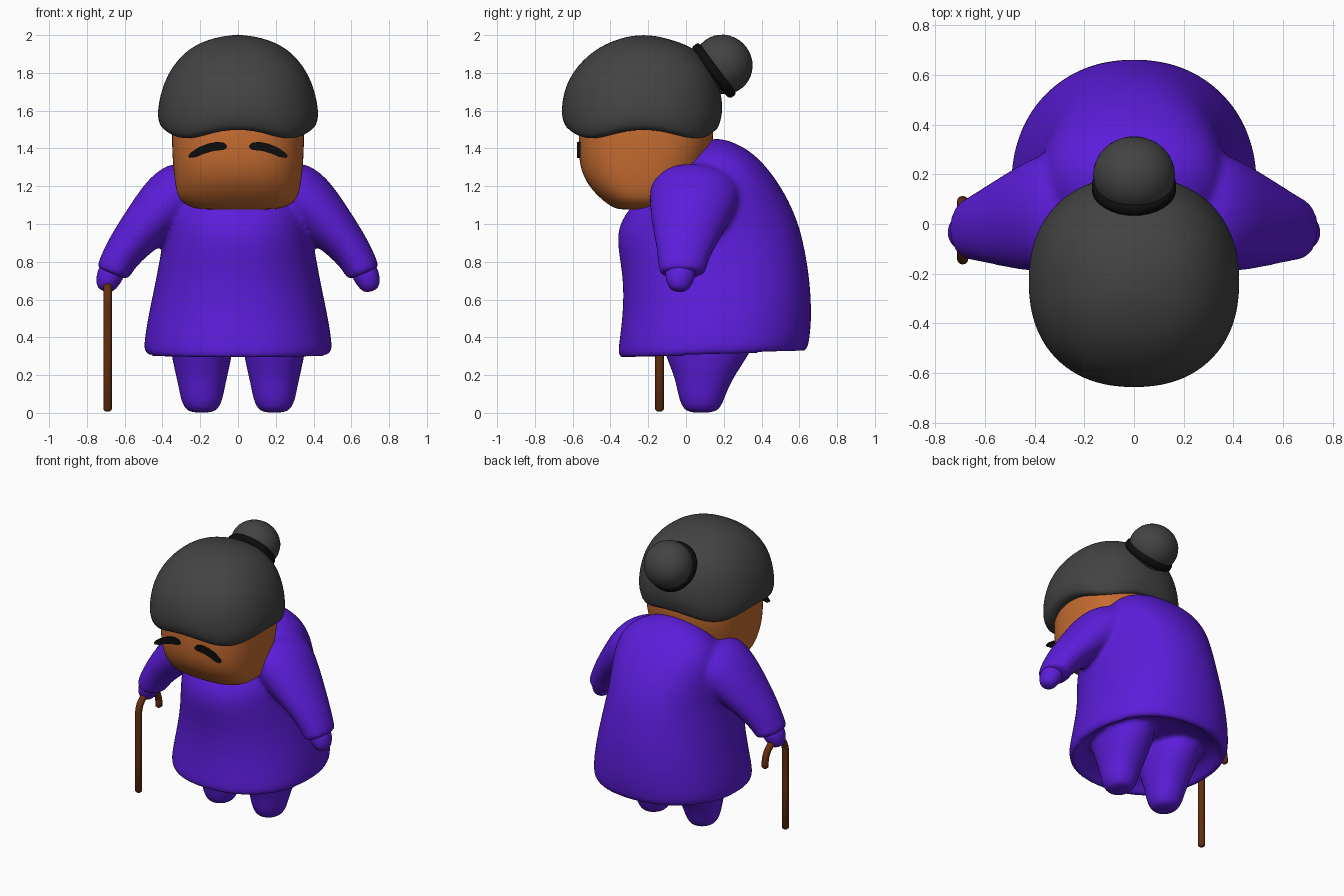
import bpy, bmesh, math
from mathutils import Vector, Matrix


def material(name, rgb):
    m = bpy.data.materials.new(name)
    m.diffuse_color = (*rgb, 1)
    return m


PURPLE = material("purple cloth", (0.106, 0.012, 0.70))
SKIN = material("brown skin", (0.56, 0.15, 0.030))
HAIR = material("dark grey hair", (0.056, 0.056, 0.056))
BLACK = material("black", (0.004, 0.004, 0.004))
WOOD = material("cane wood", (0.130, 0.028, 0.005))


def skin_rings(bm, rings):
    """Join closed rings of points into a capped surface."""
    loops = [[bm.verts.new(p) for p in ring] for ring in rings]
    n = len(loops[0])
    for a, b in zip(loops, loops[1:]):
        for i in range(n):
            j = (i + 1) % n
            bm.faces.new((a[i], a[j], b[j], b[i]))
    bm.faces.new(loops[0][::-1])
    bm.faces.new(loops[-1])


def loft(bm, rows, power=2.0, cx=0.0, shift=None, n=32):
    """Stack of rounded outlines; row = z, half width, front y, back y."""
    rings = []
    for z, hw, yf, yb in rows:
        ring = []
        for i in range(n):
            t = 2 * math.pi * i / n
            c, s = math.cos(t), math.sin(t)
            x = cx + hw * math.copysign(abs(c) ** (2 / power), c)
            y = (yf + yb) / 2 + (yb - yf) / 2 * math.copysign(abs(s) ** (2 / power), s)
            ring.append((x, y, z + (shift(t, y, z) if shift else 0)))
        rings.append(ring)
    skin_rings(bm, rings)


def tube(bm, rows, axis, n=16):
    """Sweep ellipses along a path; row = point, radius along axis, radius across."""
    pts = [Vector(r[0]) for r in rows]
    rings = []
    for k, (p, ru, rv) in enumerate(rows):
        d = (pts[min(k + 1, len(pts) - 1)] - pts[max(k - 1, 0)]).normalized()
        u = Vector(axis)
        u = (u - d * u.dot(d)).normalized()
        v = d.cross(u)
        rings.append([pts[k] + u * ru * math.cos(2 * math.pi * i / n)
                      + v * rv * math.sin(2 * math.pi * i / n) for i in range(n)])
    skin_rings(bm, rings)


def finish(bm, name, mat, subdiv=0, smooth=True):
    bmesh.ops.recalc_face_normals(bm, faces=bm.faces[:])
    me = bpy.data.meshes.new(name)
    bm.to_mesh(me)
    bm.free()
    me.materials.append(mat)
    for p in me.polygons:
        p.use_smooth = smooth
    ob = bpy.data.objects.new(name, me)
    bpy.context.collection.objects.link(ob)
    if subdiv:
        mod = ob.modifiers.new("Subdivision", 'SUBSURF')
        mod.levels = mod.render_levels = subdiv
    return ob


# Robe with a hollow hem and hunched back; sleeves and legs blended in
bm = bmesh.new()
loft(bm, [(0.40, 0.25, -0.10, 0.38), (0.35, 0.41, -0.27, 0.55), (0.295, 0.45, -0.32, 0.60),
          (0.278, 0.477, -0.347, 0.627), (0.305, 0.499, -0.362, 0.648), (0.35, 0.50, -0.36, 0.656),
          (0.50, 0.480, -0.338, 0.668), (0.70, 0.437, -0.33, 0.66), (0.90, 0.40, -0.37, 0.625),
          (1.00, 0.39, -0.357, 0.597), (1.10, 0.385, -0.29, 0.557), (1.20, 0.375, -0.18, 0.502),
          (1.30, 0.345, -0.07, 0.43), (1.38, 0.27, 0.01, 0.35), (1.43, 0.16, 0.08, 0.26),
          (1.452, 0.05, 0.13, 0.19)],
     power=2.2, shift=lambda t, y, z: 0.04 * (y + 0.35) if z < 0.45 else 0)
for s in (1, -1):
    tube(bm, [((s * 0.20, 0.07, 1.22), 0.24, 0.14), ((s * 0.33, 0.045, 1.165), 0.25, 0.175),
              ((s * 0.48, 0.01, 1.00), 0.20, 0.135), ((s * 0.60, -0.01, 0.865), 0.148, 0.105),
              ((s * 0.65, -0.02, 0.775), 0.128, 0.094), ((s * 0.663, -0.02, 0.742), 0.126, 0.092),
              ((s * 0.666, -0.02, 0.734), 0.114, 0.083)], (0, 1, 0), 24)
    loft(bm, [(0.0, 0.05, 0.02, 0.14), (0.012, 0.085, -0.01, 0.175), (0.06, 0.11, -0.036, 0.20),
              (0.13, 0.123, -0.05, 0.225), (0.20, 0.138, -0.066, 0.262),
              (0.30, 0.162, -0.11, 0.33), (0.46, 0.18, -0.16, 0.42)],
         power=2.1, cx=s * 0.192, n=24)
robe = finish(bm, "robe", PURPLE, 2)
rm = robe.modifiers.new("Blend", 'REMESH')
rm.mode = 'VOXEL'
rm.voxel_size = 0.015
rm.use_smooth_shade = True
sm = robe.modifiers.new("Soften", 'SMOOTH')
sm.factor = 0.5
sm.iterations = 12

# Hands
for s, side in ((1, "left"), (-1, "right")):
    bm = bmesh.new()
    tube(bm, [((s * 0.65, -0.02, 0.79), 0.07, 0.06), ((s * 0.672, -0.03, 0.74), 0.085, 0.074),
              ((s * 0.69, -0.035, 0.70), 0.074, 0.066), ((s * 0.70, -0.038, 0.665), 0.058, 0.053),
              ((s * 0.706, -0.04, 0.643), 0.03, 0.028)], (0, 1, 0))
    finish(bm, side + "_hand", PURPLE, 2)

# Head, with a rounded chin
bm = bmesh.new()
loft(bm, [(1.075, 0.17, -0.34, -0.12), (1.085, 0.25, -0.385, -0.06), (1.12, 0.305, -0.435, 0.0),
          (1.17, 0.327, -0.49, 0.04), (1.24, 0.338, -0.54, 0.08), (1.32, 0.346, -0.565, 0.115),
          (1.40, 0.35, -0.57, 0.14), (1.50, 0.352, -0.57, 0.15), (1.62, 0.34, -0.55, 0.13)],
     power=2.6)
finish(bm, "head", SKIN, 2)


# Hair cap with a wavy lower edge
def wave(t, y, z):
    a = t + math.pi / 2
    w = max(0.0, min(1.0, (1.72 - z) / 0.2))
    return w * (0.024 * math.cos(4 * a) - 0.013)


bm = bmesh.new()
loft(bm, [(1.51, 0.30, -0.52, 0.10), (1.49, 0.345, -0.575, 0.135), (1.487, 0.385, -0.615, 0.16),
          (1.505, 0.412, -0.64, 0.175), (1.55, 0.426, -0.657, 0.187), (1.60, 0.427, -0.661, 0.197),
          (1.70, 0.410, -0.65, 0.187), (1.80, 0.370, -0.605, 0.155), (1.88, 0.312, -0.535, 0.10),
          (1.94, 0.242, -0.455, 0.03), (1.98, 0.148, -0.36, -0.09), (2.0, 0.05, -0.27, -0.18)],
     power=2.25, shift=wave)
finish(bm, "hair", HAIR, 2)

# Bun and its tie, tilted back
tilt = Matrix.Rotation(math.radians(-53), 4, 'X')
bm = bmesh.new()
bmesh.ops.create_uvsphere(bm, u_segments=32, v_segments=18, radius=1,
                          matrix=Matrix.Translation((0, 0.197, 1.845)) @ tilt
                          @ Matrix.Diagonal((0.165, 0.16, 0.153, 1)))
finish(bm, "hair_bun", HAIR)
bm = bmesh.new()
rot = tilt.to_3x3()
skin_rings(bm, [[Vector((0, 0.148, 1.812)) + rot @ Vector((r * math.cos(i * math.pi / 16),
                 r * math.sin(i * math.pi / 16), h)) for i in range(32)]
                for r, h in ((0.14, -0.028), (0.16, -0.024), (0.17, -0.012),
                             (0.17, 0.012), (0.16, 0.024), (0.14, 0.028))])
finish(bm, "hair_tie", BLACK)

# Closed eyes, flat plates across the face
outline = [(0.058, 1.415), (0.075, 1.43), (0.11, 1.435), (0.16, 1.425), (0.21, 1.405),
           (0.25, 1.378), (0.264, 1.36), (0.255, 1.35), (0.22, 1.355), (0.18, 1.372),
           (0.13, 1.387), (0.08, 1.392), (0.062, 1.40)]
for s, side in ((1, "left"), (-1, "right")):
    bm = bmesh.new()
    skin_rings(bm, [[(s * x, y, z) for x, z in outline] for y in (-0.577, -0.558)])
    finish(bm, side + "_eye", BLACK, smooth=False)

# Walking cane with a hooked handle
X, R = -0.69, 0.023
path = [((X, -0.14, 0.008), 0.012, 0.012), ((X, -0.14, 0.018), R, R), ((X, -0.14, 0.30), R, R)]
for k in range(13):
    a = math.pi * (1 - k / 12)
    path.append(((X, -0.025 + 0.115 * math.cos(a), 0.57 + 0.115 * math.sin(a)), R, R))
path += [((X, 0.09, 0.54), R, R), ((X, 0.09, 0.53), 0.012, 0.012)]
bm = bmesh.new()
tube(bm, path, (1, 0, 0), 12)
finish(bm, "cane", WOOD)
